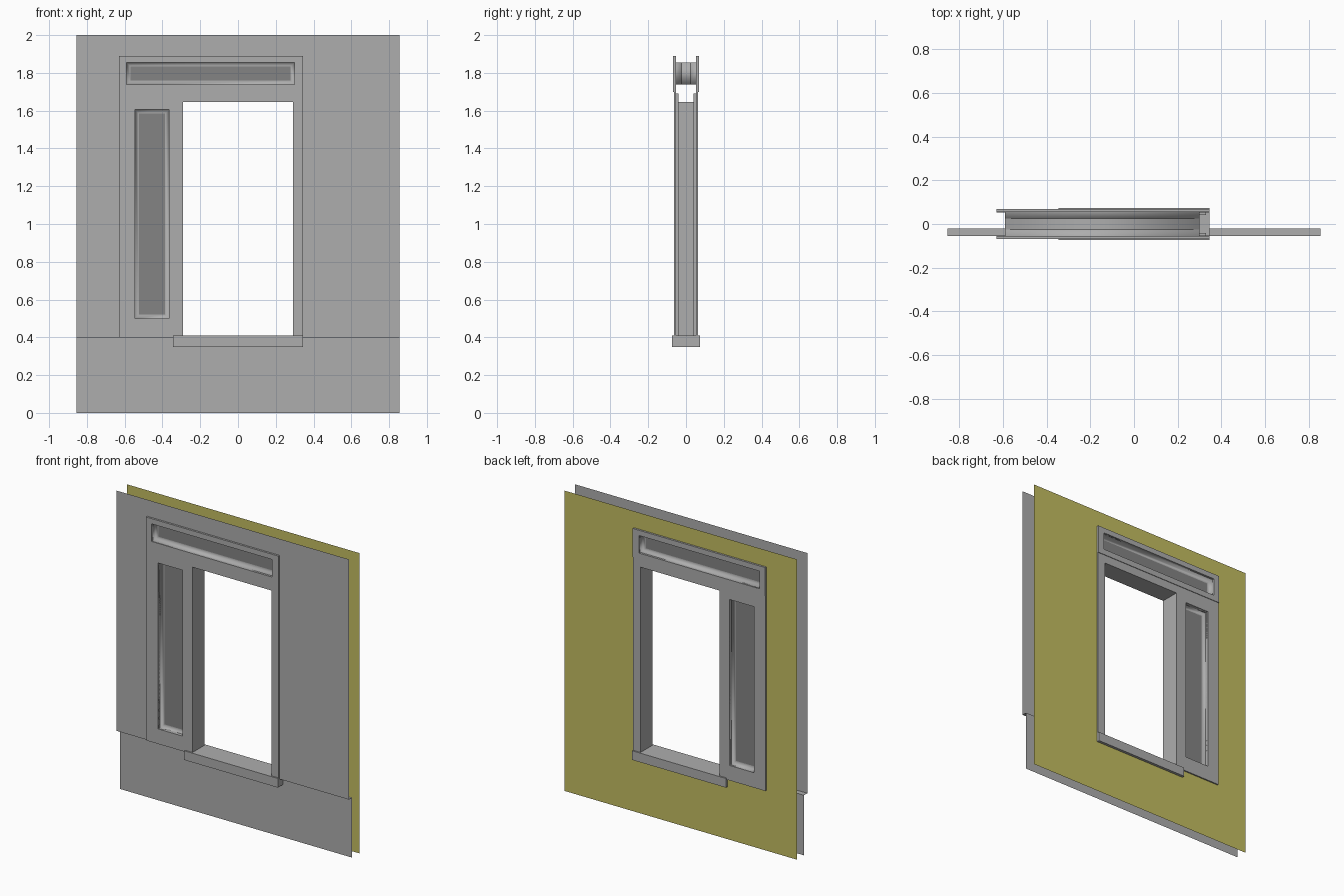
import bpy

default = bpy.data.objects.get("Cube")
if default:
    bpy.data.objects.remove(default, do_unlink=True)


def material(name, colour):
    mat = bpy.data.materials.new(name)
    mat.use_nodes = True
    mat.diffuse_color = (*colour, 1)
    mat.node_tree.nodes["Principled BSDF"].inputs["Base Color"].default_value = (*colour, 1)
    return mat


GREY = material("light grey", (0.42, 0.42, 0.42))
GLASS = material("dark grey glass", (0.23, 0.23, 0.23))
OLIVE = material("olive yellow", (0.55, 0.51, 0.12))

# Rectangles are (left, right, bottom, top)
WALL = (-0.855, 0.855, 0.4, 2.0)
FRAME = (-0.63, 0.345, 0.4, 1.89)
OPENING = (-0.29, 0.29, 0.41, 1.645)
SIDE_LIGHT = (-0.545, -0.365, 0.5, 1.605)
TOP_LIGHT = (-0.59, 0.30, 1.738, 1.855)
SPLIT = 1.70
WALL_Y = 0.055
GLASS_Y = 0.025


def inset(rect, d):
    return (rect[0] + d, rect[1] - d, rect[2] + d, rect[3] - d)


def make(name, verts, faces, mat, smooth=False):
    mesh = bpy.data.meshes.new(name)
    mesh.from_pydata(verts, [], faces)
    mesh.materials.append(mat)
    for poly in mesh.polygons:
        poly.use_smooth = smooth
    obj = bpy.data.objects.new(name, mesh)
    bpy.context.collection.objects.link(obj)
    return obj


def box(name, rect, y0, y1, mat):
    l, r, b, t = rect
    verts = [(x, y, z) for x in (l, r) for y in (y0, y1) for z in (b, t)]
    faces = [(0, 1, 3, 2), (4, 6, 7, 5), (0, 4, 5, 1),
             (2, 3, 7, 6), (0, 2, 6, 4), (1, 5, 7, 3)]
    return make(name, verts, faces, mat)


def pierced_sheet(name, rect, holes, y, mat, depth=0.0):
    """Upright sheet with rectangular holes, thickened toward the middle."""
    rects = [rect] + holes
    xs = sorted({v for r in rects for v in r[:2]})
    zs = sorted({v for r in rects for v in r[2:]})
    verts = [(x, y, z) for z in zs for x in xs]
    n = len(xs)
    faces = []
    for j in range(len(zs) - 1):
        for i in range(n - 1):
            cx, cz = (xs[i] + xs[i + 1]) / 2, (zs[j] + zs[j + 1]) / 2
            if any(h[0] < cx < h[1] and h[2] < cz < h[3] for h in holes):
                continue
            quad = [j * n + i, j * n + i + 1, (j + 1) * n + i + 1, (j + 1) * n + i]
            faces.append(quad if y < 0 else quad[::-1])
    obj = make(name, verts, faces, mat)
    if depth:
        mod = obj.modifiers.new("Thickness", "SOLIDIFY")
        mod.thickness = depth
        mod.offset = -1
    return obj


def skin(name, loops, mat, smooth=False, flip=False):
    """Skin a run of (rectangle, y) loops."""
    verts, faces = [], []
    for (l, r, b, t), y in loops:
        verts += [(l, y, b), (r, y, b), (r, y, t), (l, y, t)]
    for k in range(len(loops) - 1):
        for i in range(4):
            a, c = k * 4 + i, k * 4 + (i + 1) % 4
            quad = (a, c, c + 4, a + 4)
            faces.append(quad[::-1] if flip else quad)
    return make(name, verts, faces, mat, smooth)


# Walls: stepped grey outside, flat olive inside
hole = inset(FRAME, 0.008)
pierced_sheet("outer_wall", WALL, [(hole[0], hole[1], FRAME[2], hole[3])], -WALL_Y, GREY)
pierced_sheet("outer_wall_base", (WALL[0], WALL[1], 0, WALL[2]), [], -0.02, GREY)
make("wall_step", [(WALL[0], -WALL_Y, 0.4), (WALL[0], -0.02, 0.4),
                   (WALL[1], -0.02, 0.4), (WALL[1], -WALL_Y, 0.4)], [(0, 1, 2, 3)], GREY)
pierced_sheet("inner_wall", (WALL[0], WALL[1], 0, WALL[3]), [hole], WALL_Y, OLIVE)

# Casings and reveals on both sides
for side, sign in (("front", -1), ("back", 1)):
    pierced_sheet(side + "_top_casing", (FRAME[0], FRAME[1], SPLIT, FRAME[3]),
                  [TOP_LIGHT], sign * 0.068, GREY, 0.014)
    pierced_sheet(side + "_main_casing", (FRAME[0], FRAME[1], FRAME[2], SPLIT),
                  [SIDE_LIGHT, OPENING], sign * 0.064, GREY, 0.012)
    # Sash rail strips behind the casing
    pierced_sheet(side + "_sash", (-0.585, 0.33, 0.41, 1.69),
                  [SIDE_LIGHT, OPENING], sign * 0.053, GREY, 0.012)
    for part, rect in (("top", TOP_LIGHT), ("side", SIDE_LIGHT)):
        skin(f"{side}_{part}_reveal",
             [(rect, sign * 0.064), (rect, sign * GLASS_Y),
              (inset(rect, 0.021), sign * GLASS_Y)], GREY, True, sign > 0)

# Fixed lights
for part, rect in (("top", TOP_LIGHT), ("side", SIDE_LIGHT)):
    box(part + "_glass", inset(rect, 0.021), -GLASS_Y, GLASS_Y, GLASS)
    skin(part + "_light_tube", [(rect, -GLASS_Y), (rect, GLASS_Y)], GREY, True)

# Open window lining and sill
skin("opening_lining", [(OPENING, -0.064), (OPENING, 0.064)], GREY)
box("sill", (-0.345, 0.345, 0.35, 0.411), -0.073, 0.073, GREY)
